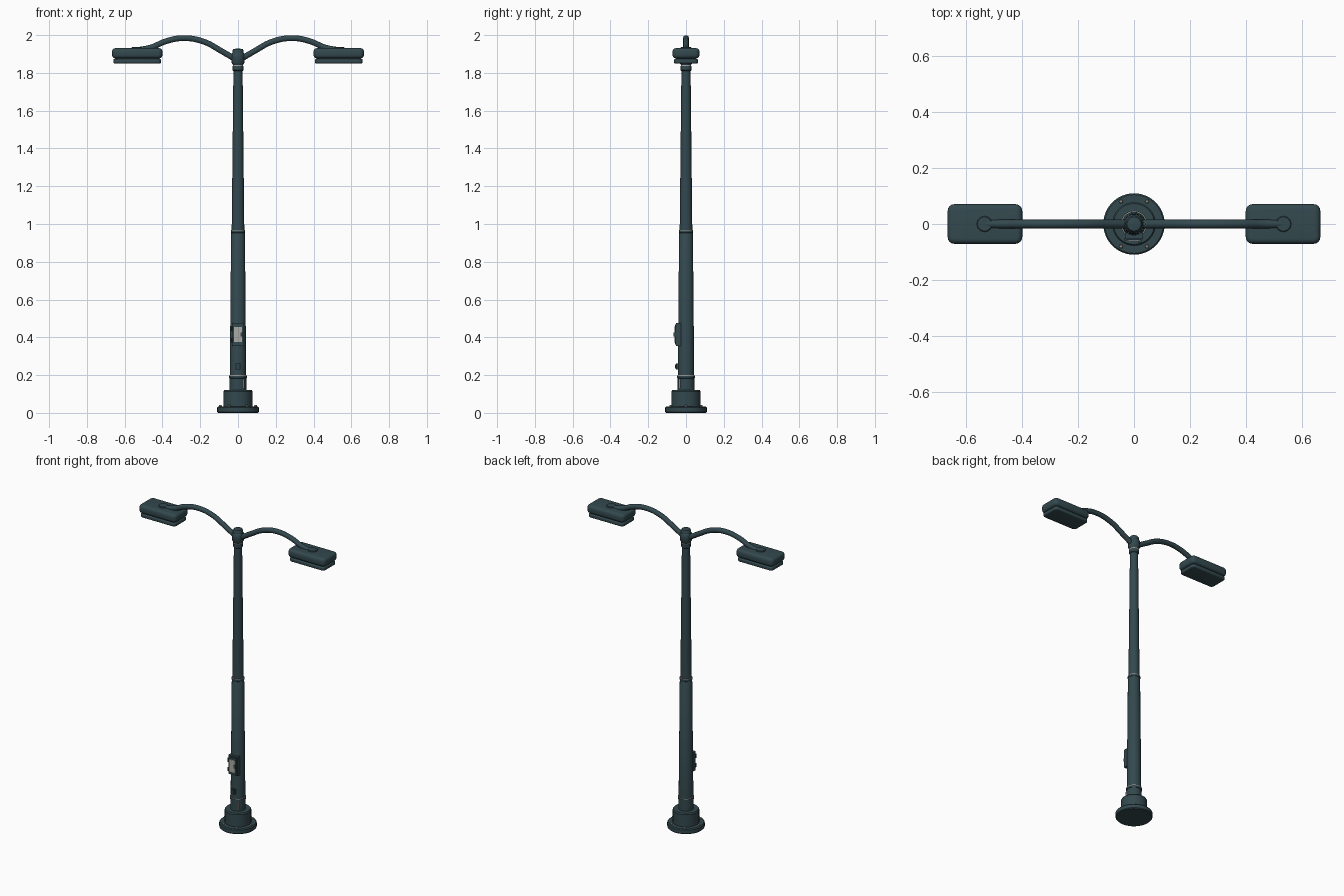
import bpy, bmesh, math
from mathutils import Matrix

if "Cube" in bpy.data.objects:
    bpy.data.objects.remove(bpy.data.objects["Cube"])


def material(name, rgb):
    m = bpy.data.materials.new(name)
    m.diffuse_color = (*rgb, 1)
    m.use_nodes = True
    m.node_tree.nodes["Principled BSDF"].inputs["Base Color"].default_value = m.diffuse_color
    return m


PAINT = material("dark teal paint", (0.033, 0.066, 0.076))
METAL = material("pale metal", (0.42, 0.41, 0.37))


def finish(name, bm, mat, smooth=True):
    bmesh.ops.recalc_face_normals(bm, faces=bm.faces)
    me = bpy.data.meshes.new(name)
    bm.to_mesh(me)
    bm.free()
    me.materials.append(mat)
    ob = bpy.data.objects.new(name, me)
    bpy.context.collection.objects.link(ob)
    if smooth:
        bpy.ops.object.select_all(action='DESELECT')
        ob.select_set(True)
        bpy.context.view_layer.objects.active = ob
        bpy.ops.object.shade_smooth_by_angle(angle=math.radians(35))
    return ob


def lathe(name, profile, mat=PAINT, n=32, at=(0, 0)):
    """Turn (radius, height) points around a vertical axis, capped at both ends."""
    bm = bmesh.new()
    rings = []
    for r, z in profile:
        rings.append([bm.verts.new((at[0] + r * math.cos(i * math.tau / n),
                                    at[1] + r * math.sin(i * math.tau / n), z))
                      for i in range(n)])
    for a, b in zip(rings, rings[1:]):
        for i in range(n):
            j = (i + 1) % n
            bm.faces.new((a[i], a[j], b[j], b[i]))
    bm.faces.new(rings[0])
    bm.faces.new(rings[-1])
    return finish(name, bm, mat)


def box(name, lo, hi, mat=PAINT, corner=0.0, edge=0.0):
    """Box with rounded upright corners, then rounded top and bottom edges."""
    bm = bmesh.new()
    size = [h - l for l, h in zip(lo, hi)]
    mid = [(h + l) / 2 for l, h in zip(lo, hi)]
    bmesh.ops.create_cube(bm, size=1, matrix=Matrix.Translation(mid) @ Matrix.Diagonal((*size, 1)))
    if corner:
        up = [e for e in bm.edges if abs(e.verts[0].co.z - e.verts[1].co.z) > 1e-4]
        bmesh.ops.bevel(bm, geom=up, offset=corner, segments=4, profile=0.5, affect='EDGES')
    if edge:
        rim = [e for e in bm.edges if abs(e.verts[0].co.z - e.verts[1].co.z) < 1e-5]
        bmesh.ops.bevel(bm, geom=rim, offset=edge, segments=4, profile=0.5, affect='EDGES')
    return finish(name, bm, mat)


# Base flange and collar
lathe("base_flange", [(0.105, 0), (0.11, 0.005), (0.11, 0.028), (0.105, 0.034), (0.07, 0.034)])
lathe("base_collar", [(0.078, 0.03), (0.078, 0.113), (0.073, 0.12), (0.045, 0.12)])
for i in range(6):
    a = i * math.tau / 6
    lathe(f"anchor_bolt_{i + 1}", [(0.007, 0.03), (0.007, 0.04), (0.004, 0.043)], METAL, 8,
          (0.093 * math.cos(a), 0.093 * math.sin(a)))

# Tapered pole sections and the rings between them
lathe("pole_foot", [(0.045, 0.11), (0.045, 0.185), (0.04, 0.19)])
lathe("foot_ring", [(0.043, 0.182), (0.0475, 0.184), (0.0475, 0.196), (0.043, 0.198)])
lathe("lower_pole", [(0.0435, 0.19), (0.0365, 0.955), (0.033, 0.961)])
lathe("middle_ring", [(0.036, 0.953), (0.038, 0.955), (0.038, 0.965), (0.034, 0.967)])
lathe("upper_pole", [(0.0335, 0.96), (0.024, 1.84)])
lathe("neck_ring", [(0.024, 1.81), (0.029, 1.814), (0.029, 1.836), (0.024, 1.84)])
for name, r, z in (("foot_seam", 0.0462, 0.198), ("middle_seam", 0.0368, 0.967),
                   ("neck_seam", 0.0275, 1.84)):
    lathe(name, [(r, z - 0.003), (r, z + 0.0015)], METAL)

# Head joint
lathe("head_joint", [(0.022, 1.835), (0.027, 1.842), (0.035, 1.855), (0.036, 1.885),
                     (0.034, 1.9), (0.03, 1.905), (0.03, 1.918), (0.025, 1.926), (0.012, 1.928)])

# Curved arms and lamp heads, one on each side
ARM = [(0.01, 1.87), (0.09, 1.917), (0.18, 1.965), (0.285, 1.984),
       (0.38, 1.968), (0.46, 1.935), (0.56, 1.917)]
for side, s in (("left", -1), ("right", 1)):
    cu = bpy.data.curves.new("arm_path", 'CURVE')
    cu.dimensions = '3D'
    cu.bevel_depth = 0.016
    cu.bevel_resolution = 3
    cu.resolution_u = 6
    cu.use_fill_caps = True
    sp = cu.splines.new('BEZIER')
    sp.bezier_points.add(len(ARM) - 1)
    for p, (x, z) in zip(sp.bezier_points, ARM):
        p.co = (s * x, 0, z)
        p.handle_left_type = p.handle_right_type = 'AUTO'
    cu.materials.append(PAINT)
    arm = bpy.data.objects.new(side + "_arm", cu)
    bpy.context.collection.objects.link(arm)

    def lamp_part(name, x0, x1, y, z0, z1, corner, edge):
        xs = sorted((s * x0, s * x1))
        box(f"{side}_{name}", (xs[0], -y, z0), (xs[1], y, z1), PAINT, corner, edge)

    lamp_part("lamp_housing", 0.4, 0.667, 0.071, 1.877, 1.931, 0.024, 0.018)
    lamp_part("lamp_gap", 0.416, 0.651, 0.056, 1.868, 1.885, 0.015, 0)
    lamp_part("lamp_tray", 0.407, 0.66, 0.064, 1.85, 1.875, 0.02, 0.008)
    lathe(side + "_lamp_mount", [(0.028, 1.92), (0.028, 1.934), (0.025, 1.937)], n=24,
          at=(s * 0.535, 0))

# Service hatch with a pale label, hinges and latch on the front
box("hatch_frame", (-0.033, -0.054, 0.355), (0.033, -0.025, 0.476), PAINT, 0.004)
box("hatch_door", (-0.027, -0.058, 0.362), (0.027, -0.05, 0.468), PAINT, 0.003)
box("hatch_label", (-0.021, -0.061, 0.375), (0.021, -0.057, 0.454), METAL)
box("hatch_latch", (0.014, -0.066, 0.405), (0.027, -0.055, 0.425), PAINT)
for i, z in enumerate((0.385, 0.445)):
    lathe(f"hatch_hinge_{i + 1}", [(0.005, z - 0.012), (0.005, z + 0.012)], PAINT, 10, (-0.031, -0.055))

# Small socket below the hatch and a short ground strip on the foot
box("socket", (-0.013, -0.053, 0.23), (0.013, -0.03, 0.262), PAINT, 0.004)
box("socket_cover", (-0.008, -0.057, 0.236), (0.008, -0.05, 0.256), PAINT, 0.002)
box("ground_strip", (0.026, -0.0395, 0.13), (0.032, -0.03, 0.18), METAL)
